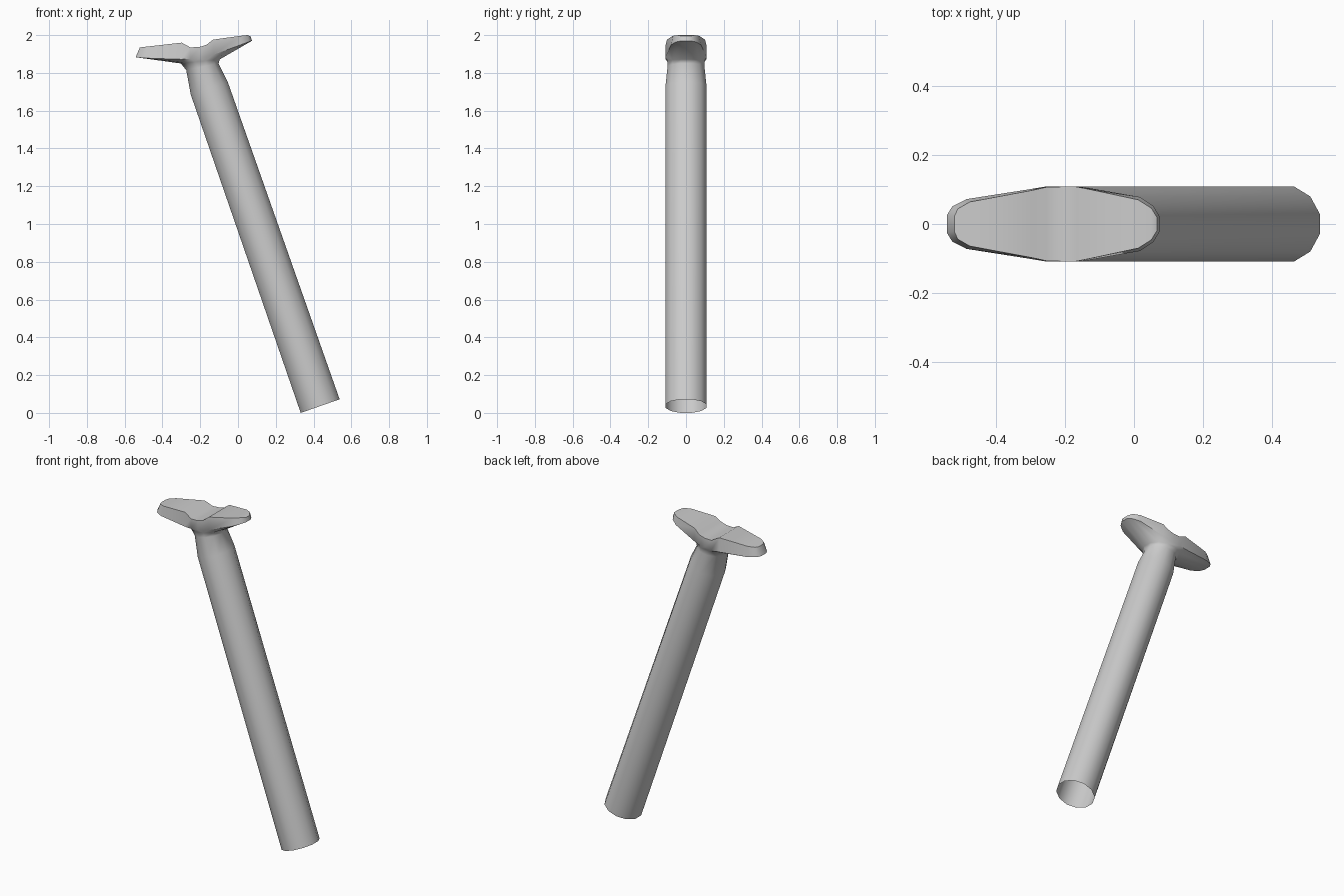
import bpy, bmesh
from math import cos, sin, radians

if "Cube" in bpy.data.objects:
    bpy.data.objects.remove(bpy.data.objects["Cube"])

bm = bmesh.new()
K = cos(radians(15))


def ring(xl, zl, xr, zr, ry):
    """12-sided tilted ring given by its left/right extremes and half depth."""
    cx, cz, vx, vz = (xl + xr) / 2, (zl + zr) / 2, (xr - xl) / 2, (zr - zl) / 2
    out = []
    for i in range(12):
        a = radians(15 + 30 * i)
        out.append(bm.verts.new((cx + vx * cos(a) / K, ry * sin(a) / K, cz + vz * cos(a) / K)))
    return out


def bridge(a, b):
    """Skin two equal-length loops, collapsing repeated vertices to triangles."""
    n = len(a)
    for i in range(n):
        j = (i + 1) % n
        face = list(dict.fromkeys([a[i], a[j], b[j], b[i]]))
        if len(face) > 2:
            bm.faces.new(face)


# Open shaft and the narrowing neck
rings = [ring(*r) for r in [
    (0.332, 0.0, 0.538, 0.072, 0.109),
    (-0.25, 1.685, -0.055, 1.754, 0.109),
    (-0.274, 1.815, -0.103, 1.85, 0.097),
    (-0.303, 1.850, -0.096, 1.872, 0.098),
]]
for a, b in zip(rings, rings[1:]):
    bridge(a, b)

# Head stations, right tip to left tip:
# neck vertex, lower rim (x, y, z), upper rim (x, y, z)
stations = [
    (0, (0.074, 0.022, 1.970), (0.066, 0.020, 1.994)),
    (1, (0.056, 0.052, 1.964), (0.050, 0.046, 2.000)),
    (1, (0.018, 0.078, 1.950), (0.012, 0.070, 1.996)),
    (1, (-0.130, 0.104, 1.896), (-0.132, 0.101, 1.976)),
    (2, (-0.168, 0.109, 1.884), (-0.168, 0.108, 1.948)),
    (2, (-0.205, 0.109, 1.880), (-0.205, 0.108, 1.937)),
    (3, (-0.252, 0.109, 1.874), (-0.252, 0.107, 1.935)),
    (4, (-0.300, 0.101, 1.872), (-0.298, 0.097, 1.960)),
    (4, (-0.485, 0.072, 1.878), (-0.475, 0.064, 1.940)),
    (4, (-0.526, 0.051, 1.881), (-0.510, 0.044, 1.936)),
    (5, (-0.542, 0.025, 1.883), (-0.520, 0.022, 1.934)),
]


def rim(col):
    back = [bm.verts.new(s[col]) for s in stations]
    front = [bm.verts.new((s[col][0], -s[col][1], s[col][2])) for s in stations]
    return back, front


low_b, low_f = rim(1)
top_b, top_f = rim(2)
neck = [rings[-1][s[0]] for s in stations] + [rings[-1][11 - s[0]] for s in reversed(stations)]
low = low_b + low_f[::-1]
top = top_b + top_f[::-1]

# Underside of the wings, side wall and saddle-shaped top
bridge(neck, low)
bridge(low, top)
for i in range(len(stations) - 1):
    bm.faces.new((top_b[i], top_b[i + 1], top_f[i + 1], top_f[i]))

bmesh.ops.recalc_face_normals(bm, faces=bm.faces[:])
mesh = bpy.data.meshes.new("crutch_support")
bm.to_mesh(mesh)
bm.free()
obj = bpy.data.objects.new("crutch_support", mesh)
bpy.context.collection.objects.link(obj)
bpy.context.view_layer.objects.active = obj
obj.select_set(True)
bpy.ops.object.shade_smooth_by_angle(angle=radians(45))
